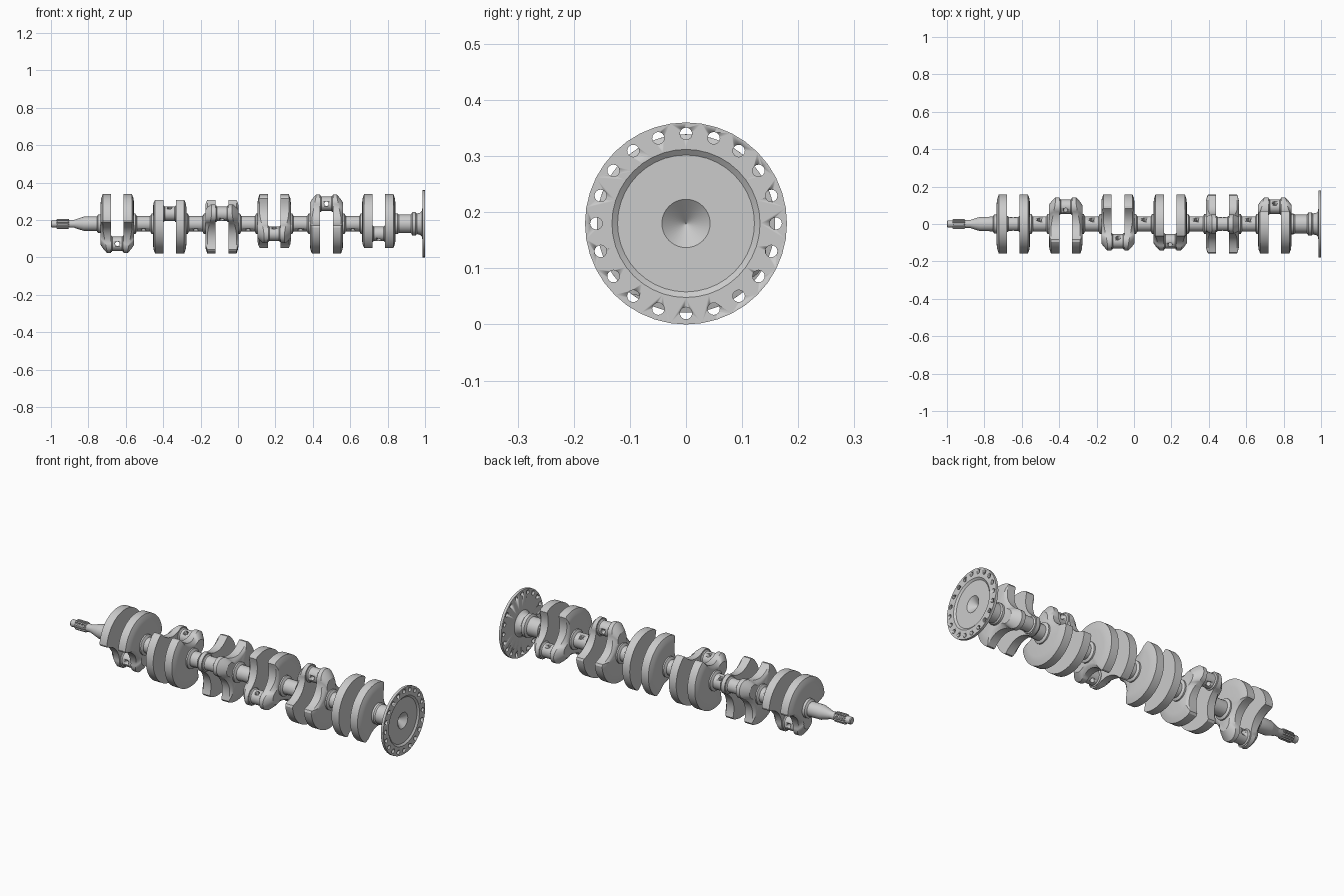
import bpy, bmesh
from math import sin, cos, pi, radians
from mathutils import Vector, Matrix

if "Cube" in bpy.data.objects:
    bpy.data.objects.remove(bpy.data.objects["Cube"])

AXIS = 0.18      # height of the shaft axis
THROW = 0.107    # crank pin offset
PITCH = 0.2795
THROWS = [(-0.645 + PITCH * i, a) for i, a in enumerate((-90, 30, 150, 210, 90, -30))]


def finish(name, bm, angle=32):
    bmesh.ops.recalc_face_normals(bm, faces=bm.faces)
    me = bpy.data.meshes.new(name)
    bm.to_mesh(me)
    bm.free()
    ob = bpy.data.objects.new(name, me)
    bpy.context.collection.objects.link(ob)
    bpy.ops.object.select_all(action='DESELECT')
    ob.select_set(True)
    bpy.context.view_layer.objects.active = ob
    bpy.ops.object.shade_smooth_by_angle(angle=radians(angle))
    return ob


def skin(bm, rings):
    """Join rings of points into a closed solid."""
    vs = [[bm.verts.new(p) for p in r] for r in rings]
    n = len(vs[0])
    for a, b in zip(vs, vs[1:]):
        for i in range(n):
            j = (i + 1) % n
            bm.faces.new((a[i], a[j], b[j], b[i]))
    bm.faces.new(vs[0])
    bm.faces.new(vs[-1])


def lathe(name, profile, x0=0, y0=0, z0=AXIS, n=32):
    """Turn (x, radius) points around a line along x."""
    bm = bmesh.new()
    skin(bm, [[(x0 + x, y0 + r * cos(2 * pi * i / n), z0 + r * sin(2 * pi * i / n))
               for i in range(n)] for x, r in profile])
    return finish(name, bm)


def drill(ob, holes):
    """Cut holes given as (centre, direction, radius, length)."""
    bm = bmesh.new()
    for c, d, r, length in holes:
        m = Matrix.Translation(c) @ Vector(d).to_track_quat('Z', 'Y').to_matrix().to_4x4()
        bmesh.ops.create_cone(bm, cap_ends=True, segments=16, radius1=r, radius2=r,
                              depth=length, matrix=m)
    cutter = finish("cutter", bm)
    cutter.hide_render = True
    mod = ob.modifiers.new("holes", 'BOOLEAN')
    mod.operation, mod.solver, mod.object = 'DIFFERENCE', 'EXACT', cutter
    bpy.context.view_layer.objects.active = ob
    bpy.ops.object.modifier_apply(modifier=mod.name)
    bpy.data.objects.remove(cutter)


def web_outline():
    """Outline in (towards pin, sideways): counterweight fan, scooped flanks, round cheek."""
    half = []
    for i in range(13):                       # cheek around the pin
        t = radians(100 * i / 12)
        half.append((THROW + 0.05 * cos(t), 0.05 * sin(t)))
    a, c, b = Vector(half[-1]), Vector((0.012, 0.062)), Vector((-0.008, 0.153))
    for i in range(1, 10):                    # concave flank
        t = i / 9
        half.append(tuple(a * (1 - t) ** 2 + c * 2 * t * (1 - t) + b * t * t))
    for i in range(21):                       # counterweight rim
        t = radians(97 + 83 * i / 20)
        half.append((0.159 * cos(t), 0.159 * sin(t)))
    return half + [(u, -v) for u, v in half[-2:0:-1]]


OUTLINE = web_outline()


def web(name, xc, side, ang):
    ca, sa = cos(ang), sin(ang)

    def ring(scale, depth):
        return [(xc + side * depth(u), scale * (u * ca - v * sa),
                 AXIS + scale * (u * sa + v * ca)) for u, v in OUTLINE]

    def rim(u):                               # cheek tip is bevelled more than the fan
        return 0.078 - 0.023 * min(1, max(0, (u - 0.03) / 0.12))

    bm = bmesh.new()
    skin(bm, [ring(1, lambda u: 0.034), ring(1, rim),
              ring(0.86, lambda u: 0.5 * (rim(u) + 0.088) + 0.003),
              ring(0.72, lambda u: 0.089)])
    finish(name, bm, 28)


# Crank throws: two webs and a drilled pin each
for k, (xc, deg) in enumerate(THROWS, 1):
    ang = radians(deg)
    for side, word in ((-1, "front"), (1, "rear")):
        web(f"web_{k}_{word}", xc, side, ang)
    y, z = THROW * cos(ang), AXIS + THROW * sin(ang)
    pin = lathe(f"crank_pin_{k}", [(-0.045, 0.044), (-0.031, 0.044), (-0.026, 0.038),
                                   (0.026, 0.038), (0.031, 0.044), (0.045, 0.044)], xc, y, z)
    drill(pin, [((xc, y, z), (0, -sin(ang), cos(ang)), 0.012, 0.2)])

# Main journals between throws
for k, (xc, deg) in enumerate(THROWS[:-1], 1):
    xj = xc + PITCH / 2
    journal = lathe(f"main_journal_{k}", [(-0.06, 0.054), (-0.043, 0.054), (-0.036, 0.041),
                                          (0.036, 0.041), (0.043, 0.054), (0.06, 0.054)], xj)
    drill(journal, [((xj, 0, AXIS), (0, cos(radians(55)), sin(radians(55))), 0.012, 0.2)])

# Front nose
lathe("nose_shaft", [(-1, 0.016), (-0.996, 0.019), (-0.972, 0.019), (-0.968, 0.021),
                     (-0.875, 0.021), (-0.868, 0.024), (-0.83, 0.036), (-0.825, 0.038),
                     (-0.755, 0.039), (-0.748, 0.05), (-0.72, 0.05)])

# Splined section of the nose
TEETH = 12
bm = bmesh.new()
skin(bm, [[(x, r * cos(t), AXIS + r * sin(t))
           for i in range(TEETH)
           for f, r in ((0, s), (0.45, s), (0.55, s - 0.006), (0.9, s - 0.006))
           for t in [2 * pi * (i + f) / TEETH]]
          for x, s in ((-0.97, 0.023), (-0.966, 0.027), (-0.908, 0.027), (-0.903, 0.023))])
finish("nose_spline", bm)

# Rear hub and flange with recess, centre cone and bolt holes
flange = lathe("rear_flange", [(0.83, 0.055), (0.853, 0.055), (0.86, 0.05), (0.925, 0.05),
                               (0.932, 0.062), (0.95, 0.062), (0.956, 0.055), (0.975, 0.06),
                               (0.985, 0.07), (0.986, 0.18), (1.0, 0.18), (1.0, 0.132),
                               (0.992, 0.122), (0.992, 0.043), (0.955, 0.001)], n=40)
drill(flange, [((0.993, 0.16 * cos(pi * i / 10), AXIS + 0.16 * sin(pi * i / 10)),
                (1, 0, 0), 0.0108, 0.06) for i in range(20)])
